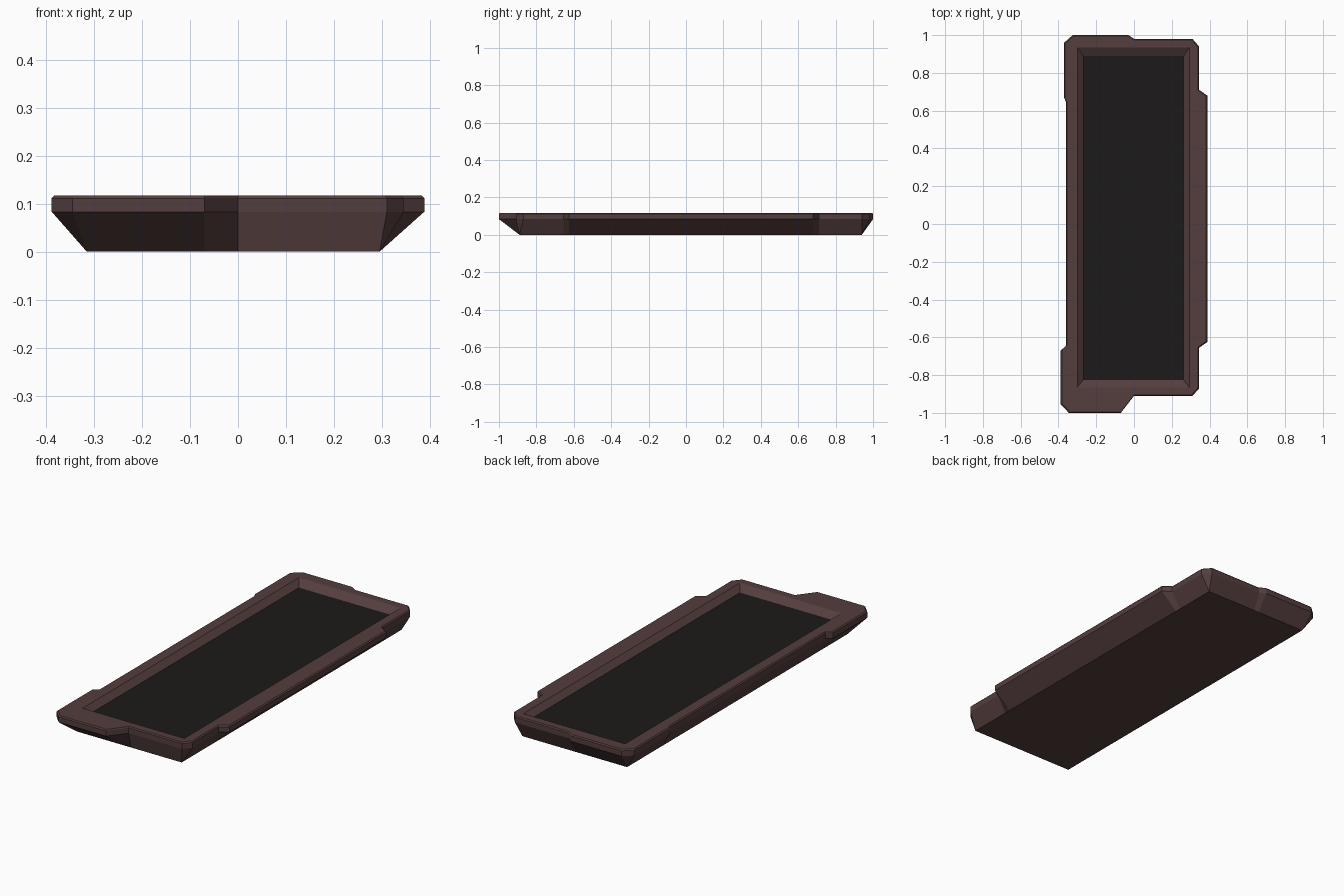
import bpy, bmesh

if "Cube" in bpy.data.objects:
    bpy.data.objects.remove(bpy.data.objects["Cube"])

def material(name, rgb):
    m = bpy.data.materials.new(name)
    m.diffuse_color = (*rgb, 1)
    m.use_nodes = True
    m.node_tree.nodes["Principled BSDF"].inputs["Base Color"].default_value = m.diffuse_color
    return m

def add_object(name, bm, mat):
    me = bpy.data.meshes.new(name)
    bm.to_mesh(me)
    bm.free()
    me.materials.append(mat)
    ob = bpy.data.objects.new(name, me)
    bpy.context.collection.objects.link(ob)
    return ob

def snap(v, lo, hi, eps=0.025):
    if v < lo + eps:
        return lo
    return hi if v > hi - eps else v

# Stepped outer silhouette, clockwise from the back left corner
outline = [(-.325, 1), (-.03, 1), (0, .98), (.31, .98), (.345, .94), (.345, .71),
           (.388, .68), (.388, -.625), (.345, -.655), (.345, -.87), (.31, -.91),
           (0, -.91), (-.07, -1), (-.345, -1), (-.388, -.955), (-.388, -.67),
           (-.36, -.645), (-.36, .645), (-.37, .67), (-.37, .96)]

def to_rect(x0, x1, y0, y1, z):
    return [(snap(x, x0, x1), snap(y, y0, y1), z) for x, y in outline]

def scaled(sx, sy, z):
    return [(x * sx, y * sy, z) for x, y in outline]

# Frame: tapered underside, stepped rim, small bevel, sloping inner lip
rings = [to_rect(-.315, .295, -.89, .94, 0),
         scaled(1, 1, .083),
         scaled(1, 1, .111),
         scaled(.985, .995, .117),
         to_rect(-.30, .293, -.865, .935, .117),
         to_rect(-.268, .263, -.825, .89, .09)]
bm = bmesh.new()
loops = [[bm.verts.new(p) for p in r] for r in rings]
n = len(outline)
for a, b in zip(loops, loops[1:]):
    for i in range(n):
        j = (i + 1) % n
        bm.faces.new((a[i], b[i], b[j], a[j]))
bm.faces.new(loops[0])
bmesh.ops.remove_doubles(bm, verts=bm.verts, dist=1e-4)
bmesh.ops.recalc_face_normals(bm, faces=bm.faces)
add_object("frame", bm, material("brown", (.09, .048, .048)))

# Recessed dark panel
bm = bmesh.new()
bm.faces.new([bm.verts.new((x, y, .09)) for x, y in
              ((-.268, -.825), (.263, -.825), (.263, .89), (-.268, .89))])
add_object("panel", bm, material("black", (.012, .010, .010)))
